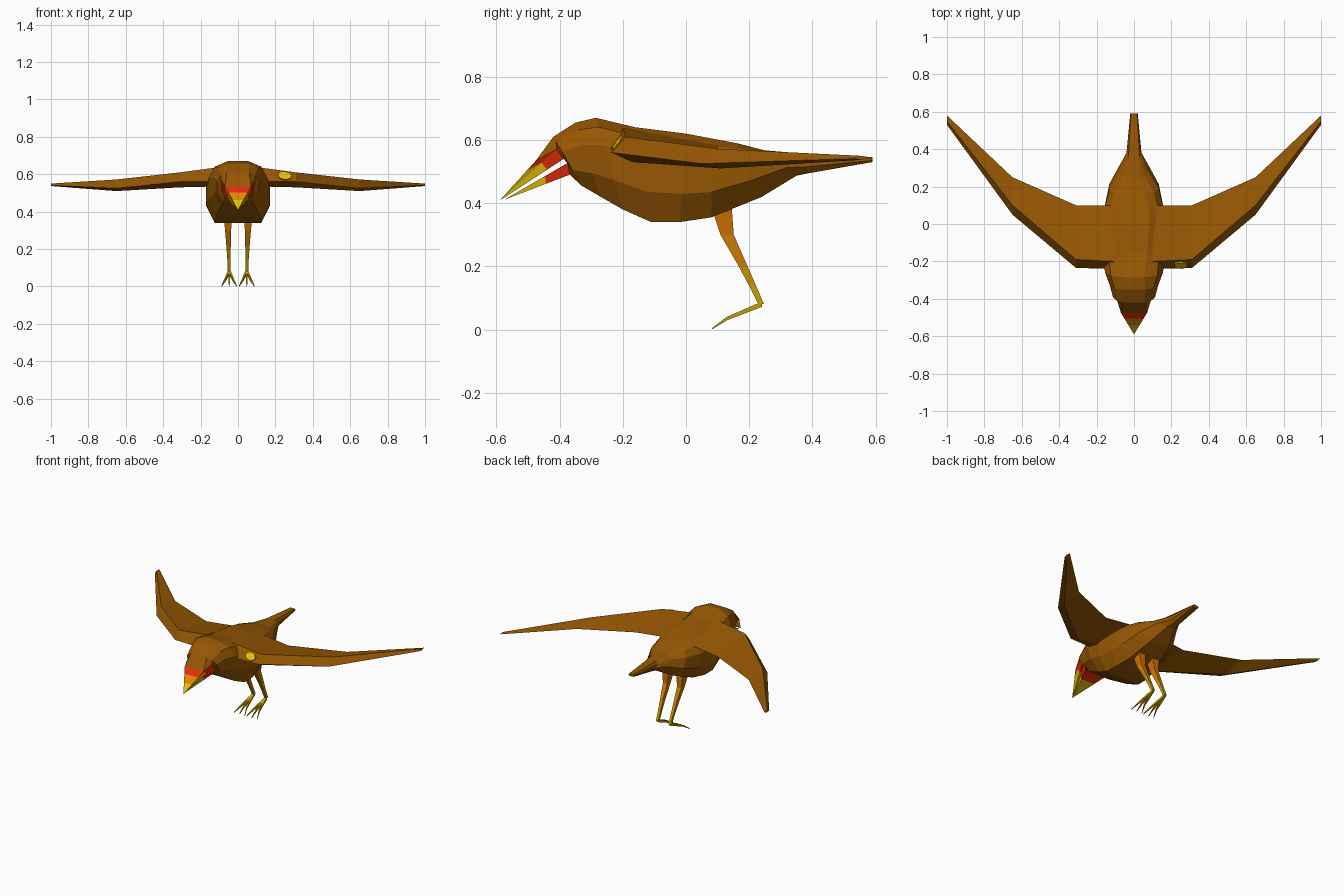
import bpy, bmesh, math
from mathutils import Vector

if "Cube" in bpy.data.objects:
    bpy.data.objects.remove(bpy.data.objects["Cube"])

COLOURS = {
    "brown": (0.31, 0.096, 0.001),
    "red": (0.80, 0.026, 0.002),
    "beak_orange": (0.90, 0.27, 0.002),
    "yellow": (0.83, 0.56, 0.002),
    "leg_orange": (0.62, 0.165, 0.001),
    "amber": (0.64, 0.22, 0.001),
    "golden": (0.62, 0.29, 0.001),
    "leg_yellow": (0.60, 0.37, 0.002),
}
MATS = {}
for name, rgb in COLOURS.items():
    MATS[name] = bpy.data.materials.new(name)
    MATS[name].diffuse_color = (*rgb, 1)


def make(name, bm, colours):
    """Turn a bmesh into a flat-shaded object with the given colours."""
    bmesh.ops.remove_doubles(bm, verts=bm.verts, dist=0.0001)
    bmesh.ops.recalc_face_normals(bm, faces=bm.faces)
    me = bpy.data.meshes.new(name)
    bm.to_mesh(me)
    bm.free()
    for c in colours:
        me.materials.append(MATS[c])
    ob = bpy.data.objects.new(name, me)
    bpy.context.collection.objects.link(ob)
    return ob


def loft(bm, rings, rule=lambda ring, side: 0):
    """Bridge closed rings; rule(ring, side) picks each face's colour."""
    vs = [[bm.verts.new(p) for p in r] for r in rings]
    n = len(rings[0])
    for i in range(len(vs) - 1):
        for k in range(n):
            j = (k + 1) % n
            f = bm.faces.new((vs[i][k], vs[i][j], vs[i + 1][j], vs[i + 1][k]))
            f.material_index = rule(i, k)
    return vs


def ladder_cap(bm, ring, mat=0):
    """Close a left-right symmetric ring with strips across it."""
    n = len(ring)
    for i in range(n // 2 - 1):
        f = bm.faces.new((ring[i], ring[i + 1], ring[n - 2 - i], ring[n - 1 - i]))
        f.material_index = mat


def mirrored(half):
    """Half a ring (x > 0) completed with its mirror image."""
    return [Vector(p) for p in half] + [Vector((-p[0], p[1], p[2])) for p in reversed(half)]


# Body: head, trunk and tail as one loft, (y_top, z_top, y_bottom, z_bottom, side, top, bottom widths)
SECTIONS = [
    (-.42, .61, -.33, .455, .112, .06, .075),
    (-.35, .655, -.27, .42, .13, .06, .095),
    (-.285, .67, -.20, .38, .155, .055, .115),
    (-.16, .64, -.11, .34, .17, .07, .125),
    (0, .62, -.02, .34, .17, .08, .125),
    (.08, .605, .08, .355, .16, .08, .105),
    (.16, .59, .24, .42, .132, .06, .07),
    (.25, .567, .35, .487, .075, .035, .03),
    (.36, .558, .39, .495, .04, .03, .02),
    (.59, .546, .59, .53, .02, .016, .016),
]
SNOUT = [(.07, -.475, .535), (.09, -.41, .57), (.088, -.387, .54),
         (.085, -.375, .527), (.078, -.368, .49)]
rings = [mirrored(SNOUT)]
for yt, zt, yb, zb, w, tw, bw in SECTIONS:
    half = []
    for x, t in ((tw, 0), (max(tw, w * .8), .1), (w, .3), (w, .68), (bw, 1)):
        half.append((x, yt + (yb - yt) * t, zt + (zb - zt) * t))
    rings.append(mirrored(half))
bm = bmesh.new()
vs = loft(bm, rings)
ladder_cap(bm, vs[0], 1)
ladder_cap(bm, vs[-1])
make("body", bm, ["brown", "red"])


# Beak halves: rings shrinking towards the tip, banded in colour
def beak(name, half, tip, steps, rule):
    base, tip = mirrored(half), Vector(tip)
    bm = bmesh.new()
    vs = loft(bm, [[p.lerp(tip, t) for p in base] for t in steps], rule)
    ladder_cap(bm, vs[0])
    make(name, bm, ["red", "beak_orange", "yellow"])


beak("upper_beak", SNOUT[:3], (0, -.59, .408), (0, .26, .58, .99),
     lambda i, k: 0 if i == 0 else (1 if i == 1 and k == 5 else 2))
beak("lower_beak", SNOUT[3:], (0, -.575, .411), (0, .36, .99),
     lambda i, k: 0 if i == 0 else 2)

# Wings: leading edge, upper ridge, trailing edge and underside at four stations
WING = [
    (.10, (-.24, .56), (-.20, .638), (.10, .585), (-.15, .535)),
    (.31, (-.235, .56), (-.19, .61), (.10, .56), (-.17, .53)),
    (.65, (.05, .525), (.10, .572), (.25, .55), (.11, .51)),
    (1.0, (.53, .541), (.55, .55), (.58, .546), (.555, .537)),
]
for side, label in ((1, "right"), (-1, "left")):
    bm = bmesh.new()
    vs = loft(bm, [[(side * x, y, z) for y, z in pts] for x, *pts in WING])
    bm.faces.new(vs[0])
    bm.faces.new(vs[-1])
    make(label + "_wing", bm, ["brown"])

    # Leg: square tapering rings (x, y, z, half widths), orange above and yellow below
    bm = bmesh.new()
    LEG = [(.054, .11, .40, .026, .034), (.053, .13, .30, .016, .021),
           (.05, .181, .20, .011, .014), (.048, .21, .14, .009, .011),
           (.047, .238, .08, .008, .009)]
    vs = loft(bm, [[(side * (x + a * hx), y + b * hy, z)
                    for a, b in ((-1, -1), (1, -1), (1, 1), (-1, 1))]
                   for x, y, z, hx, hy in LEG], lambda i, k: i)
    bm.faces.new(vs[0])
    bm.faces.new(vs[-1]).material_index = 3
    make(label + "_leg", bm, ["leg_orange", "amber", "golden", "leg_yellow"])

    # Three toes fanning from the ankle
    bm = bmesh.new()
    for s in (-1, 0, 1):
        TOE = [(0, .24, .08, .006), (s * .022, .13, .035, .004), (s * .04, .083, .003, .0015)]
        vs = loft(bm, [[(side * .047 + x + a * h, y, z + b * h * 1.4)
                        for a, b in ((-1, -1), (1, -1), (1, 1), (-1, 1))]
                       for x, y, z, h in TOE])
        bm.faces.new(vs[0])
        bm.faces.new(vs[-1])
    make(label + "_toes", bm, ["leg_yellow"])

# Yellow spot: a thin plate on the front of one wing
bm = bmesh.new()
c, u, v = Vector((.25, -.217, .589)), Vector((.037, 0, -.003)), Vector((0, .0165, .0215))
out = Vector((0, -.0065, .005))
vs = loft(bm, [[c + out * t + u * math.cos(a) + v * math.sin(a)
                for a in (math.tau * k / 9 for k in range(9))] for t in (0, 1)])
bm.faces.new(vs[0])
bm.faces.new(vs[1])
make("wing_spot", bm, ["yellow"])

for m in bpy.data.materials:
    if m.users and not m.is_grease_pencil:
        m.use_nodes = True
        m.node_tree.nodes["Principled BSDF"].inputs["Base Color"].default_value = m.diffuse_color
